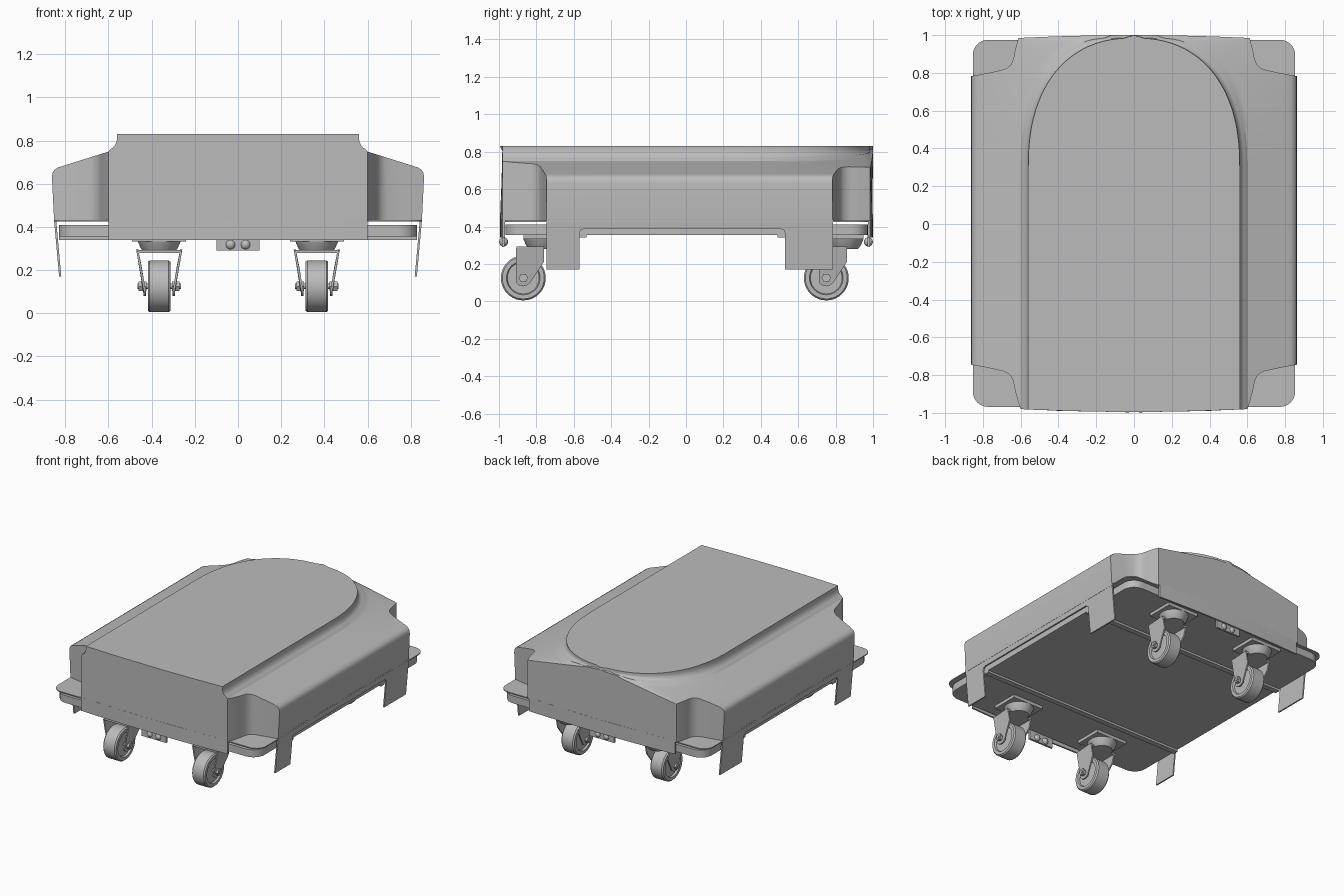
import bpy, bmesh, math
from mathutils import Vector

if "Cube" in bpy.data.objects:
    bpy.data.objects.remove(bpy.data.objects["Cube"], do_unlink=True)

grey = bpy.data.materials.new("plain grey")
grey.use_nodes = True
grey.diffuse_color = (0.5, 0.5, 0.5, 1)
grey.node_tree.nodes["Principled BSDF"].inputs["Base Color"].default_value = grey.diffuse_color


def finish(name, bm, smooth=30):
    """Turn a bmesh into a named object with sharp-aware smooth shading."""
    bmesh.ops.remove_doubles(bm, verts=bm.verts, dist=0.0002)
    bmesh.ops.recalc_face_normals(bm, faces=bm.faces)
    mesh = bpy.data.meshes.new(name)
    bm.to_mesh(mesh)
    bm.free()
    mesh.materials.append(grey)
    ob = bpy.data.objects.new(name, mesh)
    bpy.context.collection.objects.link(ob)
    shade(ob, smooth)
    return ob


def shade(ob, angle=30):
    bpy.ops.object.select_all(action='DESELECT')
    ob.select_set(True)
    bpy.context.view_layer.objects.active = ob
    bpy.ops.object.shade_smooth_by_angle(angle=math.radians(angle))


def prism(name, outline, axis, lo, hi, shear=None):
    """Extrude a 2D outline along an axis; the outline uses the other two axes."""
    place = {'x': lambda a, b, c: (c, a, b),
             'y': lambda a, b, c: (a, c, b),
             'z': lambda a, b, c: (a, b, c)}[axis]
    bm = bmesh.new()
    ends = [[bm.verts.new(place(a, b, c)) for a, b in outline] for c in (lo, hi)]
    bm.faces.new(ends[0])
    bm.faces.new(ends[1])
    n = len(outline)
    for i in range(n):
        j = (i + 1) % n
        bm.faces.new((ends[0][i], ends[0][j], ends[1][j], ends[1][i]))
    if shear:
        for v in bm.verts:
            v.co.x += shear(v.co.z)
    return finish(name, bm)


def box(name, x0, x1, y0, y1, z0, z1):
    return prism(name, [(x0, y0), (x1, y0), (x1, y1), (x0, y1)], 'z', z0, z1)


def disc(name, axis, centre, r, lo, hi, sides=32):
    ring = [(centre[0] + r * math.cos(math.tau * i / sides),
             centre[1] + r * math.sin(math.tau * i / sides)) for i in range(sides)]
    return prism(name, ring, axis, lo, hi)


def lathe(name, profile, origin, axis, steps=40):
    """Spin a closed (radius, height) profile around the x or z axis."""
    bm = bmesh.new()
    pts = [Vector((h, r, 0) if axis == 'x' else (r, 0, h)) for r, h in profile]
    verts = [bm.verts.new(p) for p in pts]
    edges = [bm.edges.new((verts[i], verts[i + 1])) for i in range(len(verts) - 1)]
    bmesh.ops.spin(bm, geom=verts + edges, cent=(0, 0, 0), angle=math.tau, steps=steps,
                   axis=(1, 0, 0) if axis == 'x' else (0, 0, 1))
    bmesh.ops.translate(bm, verts=bm.verts, vec=origin)
    return finish(name, bm)


def rounded(hx, y0, y1, r, n=8):
    out = []
    for k, (cx, cy) in enumerate([(hx - r, y1 - r), (r - hx, y1 - r),
                                  (r - hx, y0 + r), (hx - r, y0 + r)]):
        for i in range(n + 1):
            a = math.pi / 2 * (k + i / n)
            out.append((cx + r * math.cos(a), cy + r * math.sin(a)))
    return out


# Body: cross-sections along y, flat deck on top with an arched rear end
HALF, TOP, DECK, BASE = 0.862, 0.83, 0.56, 0.43


def bulge(x):
    return 0.015 * max(0, 1 - (x / 0.6) ** 2)


def section(deck, blend):
    """Right half of a section, from deck rim to bottom edge."""
    drop = 0.022 + 0.045 * blend
    foot = deck + 0.04 + 0.12 * (1 - blend)
    pts = [(deck, TOP), (deck, TOP - 0.014)]
    for i in range(1, 6):
        a = math.pi / 2 * i / 6
        pts.append((foot - (foot - deck) * math.cos(a), TOP - 0.014 - (drop - 0.01) * math.sin(a)))
    z0 = TOP - 0.014 - drop
    for i in range(13):
        t = i / 12
        pts.append((foot + (HALF - 0.03 - foot) * t, z0 + (0.676 - z0) * t))
    return pts + [(HALF - 0.012, 0.665), (HALF - 0.003, 0.65), (HALF, 0.63), (0.852, BASE)]


stations = [(-0.98, DECK, 1), (-0.4, DECK, 1), (0.1, DECK, 1)]
for i in range(25):
    a = math.pi / 2 * i / 24
    c, s = max(math.cos(a), 0) ** (2 / 2.3), math.sin(a) ** (2 / 2.3)
    stations.append((0.3 + 0.685 * s, DECK * c, c))

bm = bmesh.new()
rings = []
for k, (y, deck, blend) in enumerate(stations):
    half = section(deck, blend)
    row = [(-x, z) for x, z in reversed(half)]
    row += [(deck * t, TOP) for t in (-0.6, -0.2, 0.2, 0.6)] + half
    row += [(t, BASE) for t in (0.6, 0.3, 0, -0.3, -0.6)]
    end = -1 if k == 0 else 1 if k == len(stations) - 1 else 0
    rings.append([bm.verts.new((x, y + end * bulge(x), z)) for x, z in row])
for a, b in zip(rings, rings[1:]):
    for i in range(len(a)):
        j = (i + 1) % len(a)
        bm.faces.new((a[i], a[j], b[j], b[i]))
bm.faces.new(rings[0])
bm.faces.new(rings[-1])
body = finish("body_shell", bm)

# Corner recesses cut out of the body
notch = [(0.6, -1.15), (0.6, -0.98), (0.615, -0.935), (0.63, -0.88), (0.64, -0.83), (0.652, -0.805),
         (0.67, -0.789), (0.69, -0.78), (0.75, -0.766), (0.95, -0.728), (0.95, -1.15)]
for sx in (-1, 1):
    for back in (False, True):
        pts = [(sx * x, 0.03 - y * 1.01 if back else y) for x, y in notch]
        cutter = prism("corner_cutter", pts, 'z', 0.3, 1)
        cutter.hide_render = True
        mod = body.modifiers.new("corner", 'BOOLEAN')
        mod.object, mod.solver = cutter, 'EXACT'
        bpy.context.view_layer.objects.active = body
        bpy.ops.object.modifier_apply(modifier=mod.name)
        bpy.data.objects.remove(cutter, do_unlink=True)
shade(body)

# Thin corner flange, chassis plate and cross ribs
prism("corner_flange", rounded(0.853, -0.968, 0.975, 0.08), 'z', 0.424, 0.431)
prism("chassis_plate", rounded(0.83, -0.965, 0.972, 0.09), 'z', 0.355, 0.41)
for name, y in (("front_rib", -0.553), ("rear_rib", 0.51)):
    box(name, -0.83, 0.83, y - 0.02, y + 0.02, 0.34, 0.356)

# Side skirts with legs, leaning inward towards the floor
skirt = [(-0.746, 0.44), (-0.746, 0.17), (-0.57, 0.17), (-0.57, 0.365), (-0.563, 0.38), (-0.545, 0.388),
         (0.505, 0.388), (0.523, 0.38), (0.53, 0.365), (0.53, 0.17), (0.785, 0.17), (0.785, 0.44)]
for side, sx in (("left", 1), ("right", -1)):
    prism(side + "_skirt", skirt, 'x', sx * 0.843, sx * 0.853,
          lambda z, sx=sx: sx * 0.09 * (z - 0.44))

# Front and rear aprons, each with a two-ball coupling beneath
xs = [-0.6 + 0.1 * i for i in range(13)]
for end, sy, edge in (("front", -1, 0.98), ("rear", 1, 0.985)):
    outer = [(x, sy * (edge + bulge(x))) for x in xs]
    inner = [(x, y - sy * 0.012) for x, y in reversed(outer)]
    prism(end + "_apron", outer + inner, 'z', 0.34, 0.44)
    y0, y1 = sorted((sy * 0.97, sy * 0.985))
    box(end + "_coupling_plate", -0.1, 0.1, y0, y1, 0.29, 0.36)
    for x in (-0.035, 0.035):
        bm = bmesh.new()
        bmesh.ops.create_uvsphere(bm, u_segments=20, v_segments=12, radius=0.024)
        bmesh.ops.translate(bm, verts=bm.verts, vec=(x, sy * 0.975, 0.318))
        finish(end + "_coupling_ball", bm, 60)


# Swivel casters, trailing towards the front
def caster(name, x, y):
    axle = 0.125
    lathe(name + "_wheel", [(0, -0.04), (0.085, -0.04), (0.09, -0.053), (0.112, -0.053), (0.12, -0.044),
                            (0.12, 0.044), (0.112, 0.053), (0.09, 0.053), (0.085, 0.04), (0, 0.04)],
          (x, y, axle), 'x')
    plate = [(-0.04, -0.02), (-0.04, 0.16), (0.11, 0.17), (0.11, 0.085), (0.035, -0.028), (0.018, -0.04),
             (0, -0.045), (-0.02, -0.04), (-0.033, -0.032)]
    pts = [(y + a, axle + b) for a, b in plate]
    for sx in (-1, 1):
        prism(name + "_fork", pts, 'x', x + sx * 0.062, x + sx * 0.072,
              lambda z: sx * 0.2 * max(0, z - 0.12))
        disc(name + "_axle_nut", 'x', (y, axle), 0.025, x + sx * 0.06, x + sx * 0.095, 6)
    disc(name + "_axle", 'x', (y, axle), 0.012, x - 0.1, x + 0.1, 16)
    box(name + "_crown", x - 0.1, x + 0.1, y - 0.035, y + 0.11, 0.28, 0.292)
    lathe(name + "_turntable", [(0, 0.28), (0.07, 0.28), (0.085, 0.3), (0.1, 0.335), (0, 0.335)],
          (x, y + 0.1, 0), 'z')
    box(name + "_mount", x - 0.125, x + 0.125, y, y + 0.2, 0.333, 0.356)


for side, x in (("left", 0.365), ("right", -0.365)):
    caster("front_" + side + "_caster", x, -0.87)
    caster("rear_" + side + "_caster", x, 0.75)
